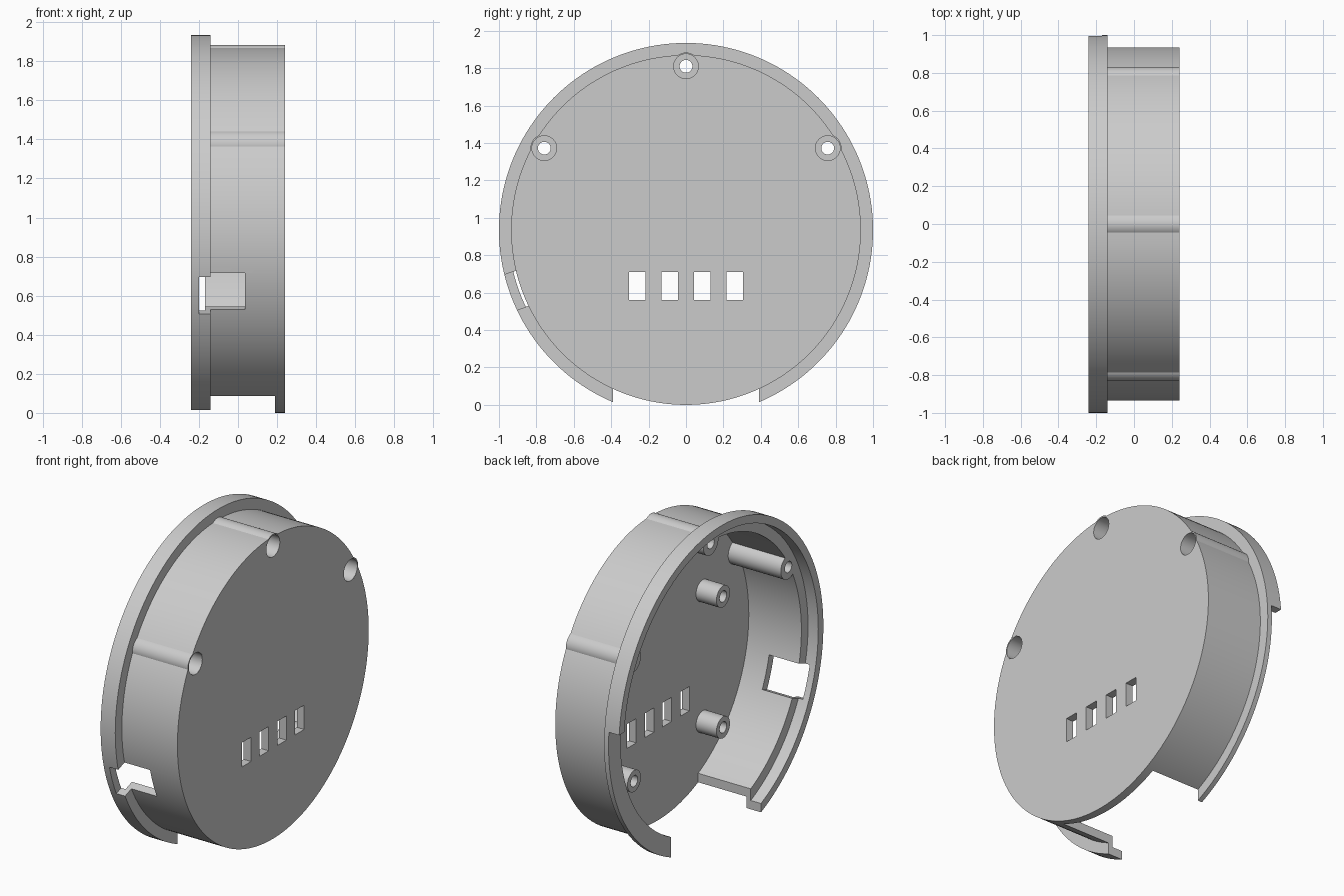
import bpy, bmesh, math
from mathutils import Matrix, Vector

cube = bpy.data.objects.get("Cube")
if cube:
    bpy.data.objects.remove(cube)

AXIS_Z = 0.935          # height of the housing axis
PLATE, LEDGE = 0.19, -0.17   # inside of the face plate, ledge inside the rim

grey = bpy.data.materials.new("light_grey")
grey.use_nodes = True
grey.diffuse_color = (0.6, 0.6, 0.6, 1)
grey.node_tree.nodes["Principled BSDF"].inputs["Base Color"].default_value = (0.6, 0.6, 0.6, 1)


def finish(name, bm):
    bmesh.ops.remove_doubles(bm, verts=bm.verts, dist=1e-5)
    bmesh.ops.recalc_face_normals(bm, faces=bm.faces)
    mesh = bpy.data.meshes.new(name)
    bm.to_mesh(mesh)
    bm.free()
    mesh.materials.append(grey)
    obj = bpy.data.objects.new(name, mesh)
    bpy.context.collection.objects.link(obj)
    return obj


def lathe(name, profile, y=0, z=0, segments=48):
    """Turn a closed (x, radius) profile around an axis parallel to x."""
    bm = bmesh.new()
    rings = []
    for i in range(segments):
        a = math.tau * i / segments
        rings.append([bm.verts.new((x, y + r * math.sin(a), AXIS_Z + z + r * math.cos(a)))
                      for x, r in profile])
    n = len(profile)
    for i, ring in enumerate(rings):
        nxt = rings[(i + 1) % segments]
        for j in range(n):
            k = (j + 1) % n
            if profile[j][1] or profile[k][1]:
                bm.faces.new((ring[j], ring[k], nxt[k], nxt[j]))
    return finish(name, bm)


def box(name, low, high, turn=0):
    """Box relative to the housing axis, turned about that axis."""
    low, high = Vector(low), Vector(high)
    bm = bmesh.new()
    bmesh.ops.create_cube(bm, size=1)
    bmesh.ops.scale(bm, vec=high - low, verts=bm.verts)
    bmesh.ops.translate(bm, vec=(low + high) / 2, verts=bm.verts)
    move = Matrix.Translation((0, 0, AXIS_Z)) @ Matrix.Rotation(turn, 4, "X")
    bmesh.ops.transform(bm, matrix=move, verts=bm.verts)
    return finish(name, bm)


def cut(target, cutter):
    cutter.hide_render = True
    mod = target.modifiers.new("cut", "BOOLEAN")
    mod.operation, mod.solver, mod.object = "DIFFERENCE", "EXACT", cutter
    bpy.context.view_layer.objects.active = target
    bpy.ops.object.modifier_apply(modifier=mod.name)
    bpy.data.objects.remove(cutter)


# Round housing: face plate, side wall, flange and stepped rim
housing = lathe("housing", [(0.24, 0), (0.24, 0.935), (-0.14, 0.935), (-0.14, 1),
                            (-0.24, 1), (-0.24, 0.95), (LEDGE, 0.95), (LEDGE, 0.885),
                            (PLATE, 0.885), (PLATE, 0)], segments=160)
parts = [housing]

# Bottom opening, left rim relief and the side port
cut(housing, box("opening_cutter", (-0.5, -0.39, -1.2), (PLATE, 0.39, -0.6)))
cut(housing, box("rim_cutter", (-0.5, 0.1, -1.2), (LEDGE, 1.2, 0.085)))
cut(housing, box("port_cutter", (-0.2, -1.2, -0.1), (0.035, -0.7, 0.1), math.radians(19.6)))

# Row of four windows in the face plate
for i in range(4):
    y = (i - 1.5) * 0.173
    cut(housing, box("window_cutter", (0.1, y - 0.044, -0.375), (0.4, y + 0.044, -0.225)))

# Three counterbored screw posts merged into the wall
for side, name in ((-1, "right"), (0, "top"), (1, "left")):
    a = math.radians(60 * side)
    y, z = 0.875 * math.sin(a), 0.875 * math.cos(a)
    cut(housing, lathe("post_cutter", [(-0.4, 0), (-0.4, 0.07), (0.4, 0.07), (0.4, 0)], y, z))
    parts.append(lathe("screw_post_" + name,
                       [(LEDGE, 0.034), (LEDGE, 0.074), (0.2399, 0.074),
                        (0.2399, 0.066), (-0.11, 0.066), (-0.11, 0.034)], y, z))

# Four short standoffs with blind holes
for y, side in ((-0.435, "right"), (0.435, "left")):
    for z, level in ((0.32, "upper"), (-0.49, "lower")):
        parts.append(lathe("standoff_" + level + "_" + side,
                           [(0.21, 0), (0.21, 0.066), (0.05, 0.066),
                            (0.05, 0.034), (PLATE, 0.034), (PLATE, 0)], y, z))

# Smooth the round surfaces, keep the edges crisp
bpy.ops.object.select_all(action="DESELECT")
for obj in parts:
    obj.select_set(True)
bpy.context.view_layer.objects.active = housing
bpy.ops.object.shade_smooth_by_angle(angle=math.radians(30))
